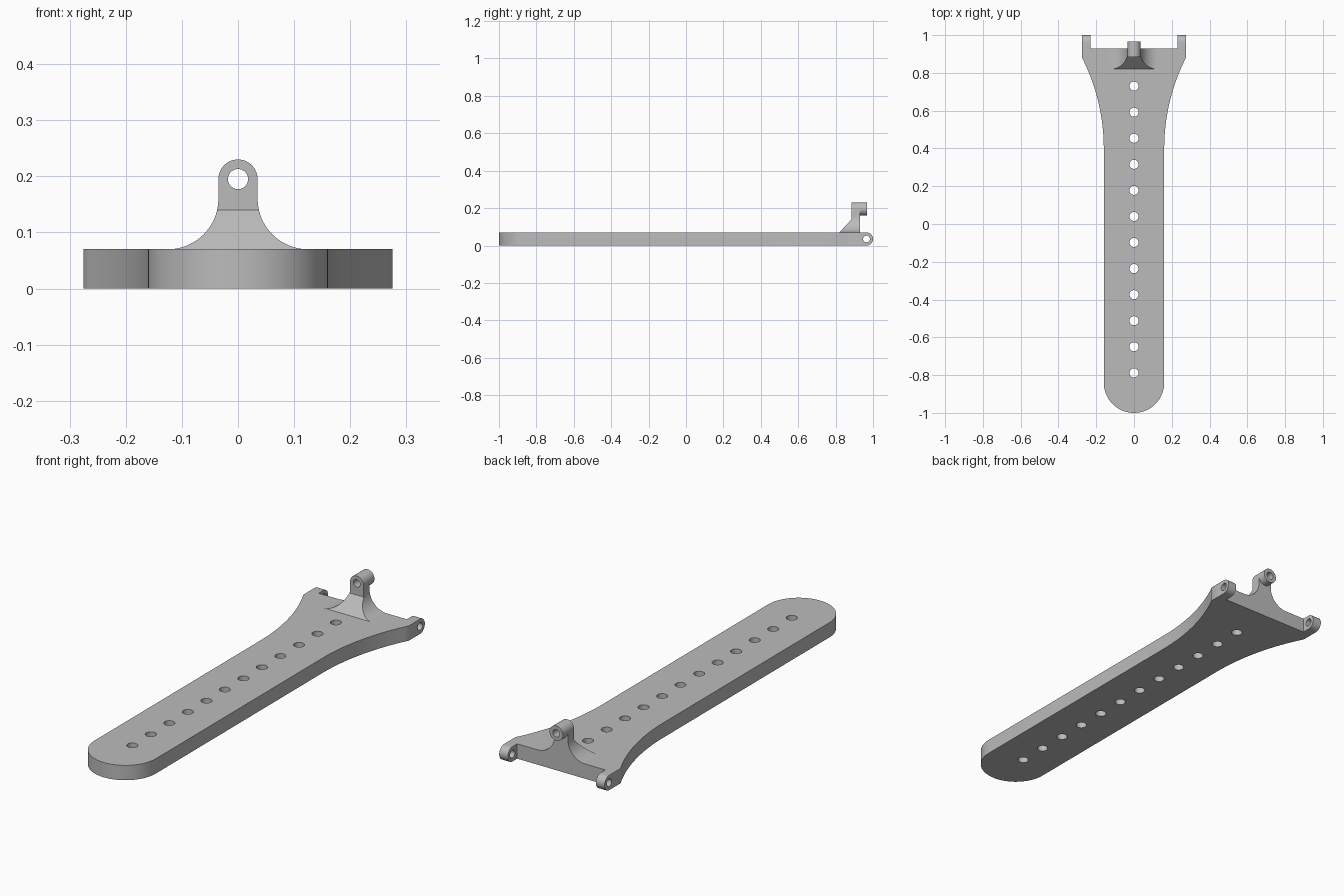
import bpy, bmesh
from math import pi, sin, cos, sqrt

cube = bpy.data.objects.get("Cube")
if cube:
    bpy.data.objects.remove(cube)

grey = bpy.data.materials.new("plain grey")
grey.use_nodes = True
colour = (0.5, 0.5, 0.5, 1)
grey.diffuse_color = colour
grey.node_tree.nodes["Principled BSDF"].inputs["Base Color"].default_value = colour

THICK = 0.07      # strap thickness
BACK = 0.93       # flat rear edge of the strap
HOLE_R = 0.018    # pin holes


def arc(cx, cy, r, start, end, n=24):
    return [(cx + r * cos(start + (end - start) * i / n),
             cy + r * sin(start + (end - start) * i / n)) for i in range(n + 1)]


def circle(cx, cy, r, n=32):
    return arc(cx, cy, r, 0, 2 * pi, n)[:-1]


def plate(name, loops, low, high, place, edit=None):
    """Fill an outline with holes, extrude it from low to high, then place its points."""
    curve = bpy.data.curves.new(name, 'CURVE')
    curve.dimensions = '2D'
    curve.fill_mode = 'BOTH'
    curve.extrude = (high - low) / 2
    for loop in loops:
        spline = curve.splines.new('POLY')
        spline.points.add(len(loop) - 1)
        for point, (u, v) in zip(spline.points, loop):
            point.co = (u, v, 0, 1)
        spline.use_cyclic_u = True
    obj = bpy.data.objects.new(name, curve)
    bpy.context.collection.objects.link(obj)
    bpy.ops.object.select_all(action='DESELECT')
    obj.select_set(True)
    bpy.context.view_layer.objects.active = obj
    bpy.ops.object.convert(target='MESH')
    obj = bpy.context.object
    obj.name = name

    bm = bmesh.new()
    bm.from_mesh(obj.data)
    bmesh.ops.remove_doubles(bm, verts=bm.verts, dist=1e-5)
    for vert in bm.verts:
        u, v, w = vert.co
        vert.co = place(u, v, w + (low + high) / 2)
    if edit:
        edit(bm)
    bmesh.ops.recalc_face_normals(bm, faces=bm.faces)
    bm.to_mesh(obj.data)
    bm.free()
    obj.data.materials.clear()
    obj.data.materials.append(grey)
    bpy.ops.object.shade_smooth_by_angle(angle=pi / 6)
    return obj


# Strap: round tip, straight sides, flared rear, row of holes
half, wide, flare_start, flare_end = 0.16, 0.275, 0.4, 0.88
rise, run = wide - half, flare_end - flare_start
flare_r = (run ** 2 + rise ** 2) / (2 * rise)
flare = []
for i in range(25):
    t = run * i / 24
    flare.append((half + flare_r - sqrt(flare_r ** 2 - t ** 2), flare_start + t))
right_side = flare + [(wide, BACK)]
left_side = [(-x, y) for x, y in reversed(right_side)]
tip = arc(0, -1 + half, half, pi, 2 * pi, 48)
holes = [circle(0, 0.73 - 0.138 * i, 0.024) for i in range(12)]
plate("strap", [tip + right_side + left_side] + holes, 0, THICK,
      lambda u, v, w: (u, v, w))

# Hinge lugs at the rear corners
lug = [(BACK, 0)] + arc(0.965, 0.035, 0.035, -pi / 2, pi / 2) + [(BACK, THICK)]
for side, sign in (("left", 1), ("right", -1)):
    plate(side + "_hinge_lug", [lug, circle(0.965, 0.035, HOLE_R)], 0.23, wide,
          lambda u, v, w: (sign * w, u, v))

# Upright post: flared foot, round head, sloping front buttress
EYE_Z, EYE_R, FOOT_R = 0.195, 0.035, 0.09
SLOPE_TOP, POST_FRONT = 0.14, 0.885


def slope_front(bm):
    bmesh.ops.bisect_plane(bm, geom=bm.verts[:] + bm.edges[:] + bm.faces[:],
                           plane_co=(0, 0, SLOPE_TOP), plane_no=(0, 0, 1))
    for vert in bm.verts:
        if vert.co.z < SLOPE_TOP and vert.co.y < POST_FRONT + 0.01:
            vert.co.y -= (SLOPE_TOP - vert.co.z) * 0.93


foot = arc(EYE_R + FOOT_R, THICK + FOOT_R, FOOT_R, -pi / 2, -pi)
head = arc(0, EYE_Z, EYE_R, 0, pi)
post = foot + head + [(-x, z) for x, z in reversed(foot)]
eye = circle(0, EYE_Z, HOLE_R)
plate("post", [post, eye], POST_FRONT, BACK, lambda u, v, w: (u, w, v), slope_front)

# Tubular boss behind the post head
plate("post_boss", [circle(0, EYE_Z, EYE_R, 48), eye], BACK, 0.967,
      lambda u, v, w: (u, w, v))
